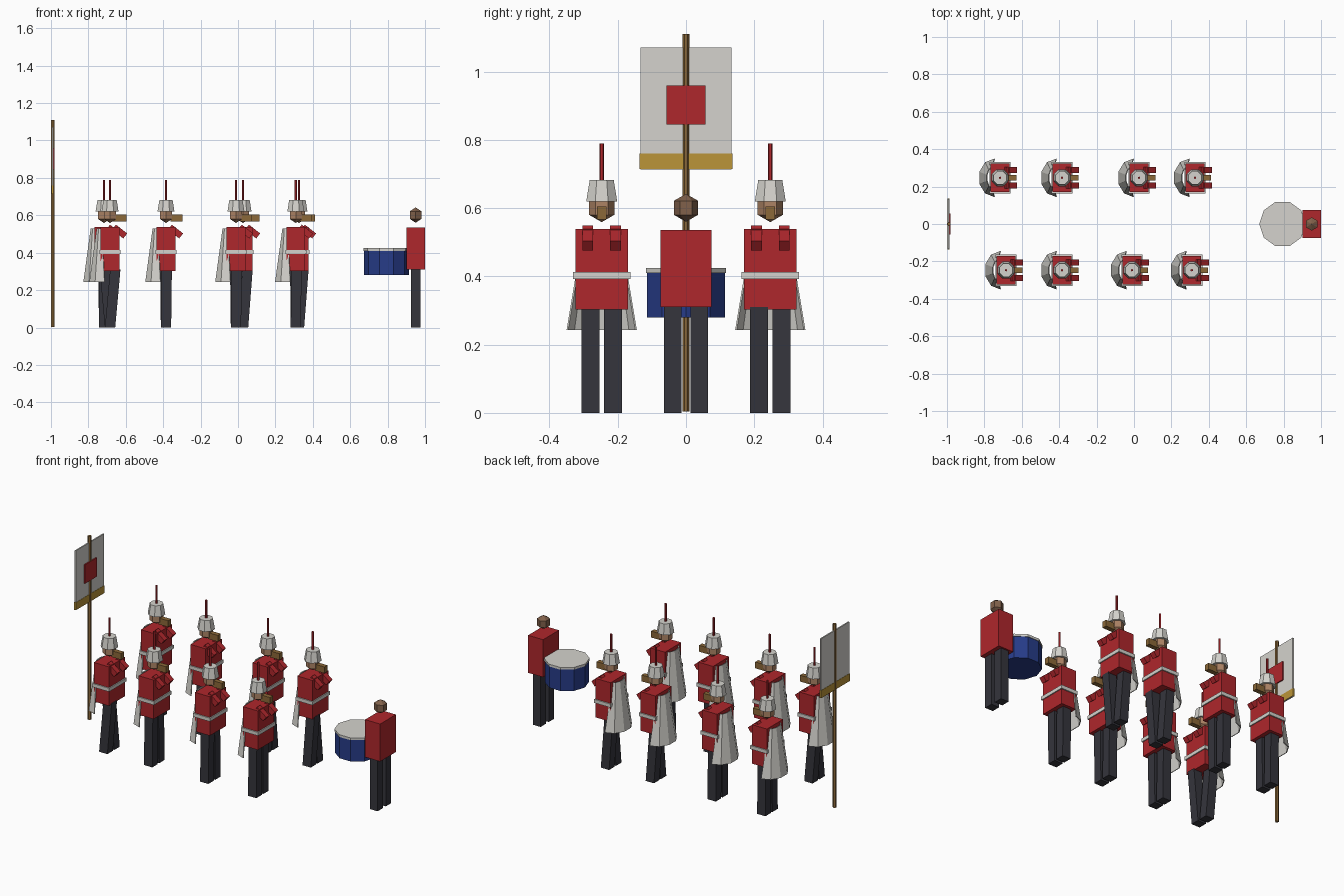
import bpy, bmesh, math
from mathutils import Matrix, Vector

if "Cube" in bpy.data.objects:
    bpy.data.objects.remove(bpy.data.objects["Cube"])


def material(name, r, g, b):
    m = bpy.data.materials.new(name)
    m.diffuse_color = (r, g, b, 1)
    m.use_nodes = True
    m.node_tree.nodes["Principled BSDF"].inputs["Base Color"].default_value = m.diffuse_color
    return m


RED = material("red_coat", 0.43, 0.02, 0.025)
DARK = material("dark_cloth", 0.035, 0.035, 0.045)
WHITE = material("off_white", 0.66, 0.65, 0.61)
SKIN = material("skin", 0.42, 0.23, 0.13)
BROWN = material("brown_skin", 0.22, 0.12, 0.07)
BLUE = material("blue_shell", 0.02, 0.045, 0.25)
GOLD = material("gold", 0.5, 0.3, 0.04)
WOOD = material("wood", 0.26, 0.14, 0.04)


def finish(name, bm, mat):
    me = bpy.data.meshes.new(name)
    bmesh.ops.recalc_face_normals(bm, faces=bm.faces)
    bm.to_mesh(me)
    bm.free()
    me.materials.append(mat)
    ob = bpy.data.objects.new(name, me)
    bpy.context.collection.objects.link(ob)
    return ob


def box(name, centre, size, mat, tilt=0.0):
    bm = bmesh.new()
    bmesh.ops.create_cube(bm, size=1)
    bm.transform(Matrix.Translation(centre) @ Matrix.Rotation(tilt, 4, 'Y')
                 @ Matrix.Diagonal((*size, 1)))
    return finish(name, bm, mat)


def cone(name, x, y, z0, z1, r0, r1, sides, mat, turn=0.0):
    bm = bmesh.new()
    bmesh.ops.create_cone(bm, cap_ends=True, segments=sides, radius1=r0,
                          radius2=r1, depth=z1 - z0)
    bm.transform(Matrix.Translation((x, y, (z0 + z1) / 2)) @ Matrix.Rotation(turn, 4, 'Z'))
    return finish(name, bm, mat)


def head(name, x, y, z, r, mat):
    bm = bmesh.new()
    bmesh.ops.create_uvsphere(bm, u_segments=6, v_segments=3, radius=r)
    bm.transform(Matrix.Translation((x, y, z)))
    return finish(name, bm, mat)


def leg(name, x, y, depth, shift):
    # box whose hip end is sheared along x while the foot stays put
    ob = box(name, (0, 0, 0.155), (depth, 0.052, 0.31), DARK)
    for v in ob.data.vertices:
        v.co += Vector((x + shift * v.co.z / 0.31, y, 0))


def cape(name, x, y):
    bm = bmesh.new()
    rows = []
    for z, cx, rx, ry in ((0.53, -0.045, 0.028, 0.055), (0.243, -0.03, 0.085, 0.103)):
        rows.append([bm.verts.new((x + cx - rx * math.sin(a), y + ry * math.cos(a), z))
                     for a in (i * math.pi / 5 for i in range(6))])
    for i in range(5):
        bm.faces.new((rows[0][i], rows[0][i + 1], rows[1][i + 1], rows[1][i]))
    ob = finish(name, bm, WHITE)
    ob.modifiers.new("thickness", 'SOLIDIFY').thickness = 0.005


def soldier(n, x, y, stride):
    p = f"soldier_{n}_"
    box(p + "coat", (x, y, 0.421), (0.1, 0.154, 0.235), RED)
    box(p + "belt", (x, y, 0.403), (0.112, 0.168, 0.021), WHITE)
    for side, s in (("right", -1), ("left", 1)):
        leg(p + side + "_leg", x, y + s * 0.033, 0.055, -s * stride)
        # raised sleeve
        box(p + side + "_sleeve", (x + 0.051, y + s * 0.041, 0.513),
            (0.076, 0.032, 0.034), RED, math.radians(38))
    head(p + "head", x, y, 0.602, 0.043, SKIN)
    box(p + "face_block", (x + 0.055, y, 0.586), (0.064, 0.028, 0.038), WOOD)
    cone(p + "helmet", x, y, 0.62, 0.683, 0.049, 0.038, 8, WHITE, math.pi / 8)
    cone(p + "plume", x, y, 0.68, 0.79, 0.0065, 0.0065, 6, RED)
    cape(p + "cape", x, y)


# two marching files
back = [(-0.716, 0.003), (-0.385, 0.003), (0.027, 0.024), (0.326, 0.024)]
front = [(-0.684, 0.028), (-0.385, 0.004), (-0.011, 0.004), (0.309, 0.003)]
for i, (x, s) in enumerate(back):
    soldier(i + 1, x, 0.247, s)
for i, (x, s) in enumerate(front):
    soldier(i + 5, x, -0.247, s)

# drummer
box("drummer_coat", (0.95, 0, 0.423), (0.1, 0.15, 0.226), RED)
for side, s in (("right", 1), ("left", -1)):
    leg("drummer_" + side + "_leg", 0.95, s * 0.039, 0.052, 0)
head("drummer_head", 0.95, 0, 0.601, 0.041, BROWN)

# drum
turn = math.pi / 2
cone("drum_shell", 0.794, 0, 0.28, 0.412, 0.12, 0.12, 10, BLUE, turn)
cone("drum_skin", 0.794, 0, 0.41, 0.424, 0.124, 0.124, 10, WHITE, turn)

# banner
cone("banner_pole", -0.99, 0, 0.004, 1.11, 0.01, 0.01, 6, WOOD)
box("banner_cloth", (-0.991, 0, 0.892), (0.008, 0.268, 0.358), WHITE)
box("banner_border", (-0.991, 0, 0.737), (0.011, 0.273, 0.046), GOLD)
box("banner_patch", (-0.984, 0, 0.902), (0.008, 0.113, 0.114), RED)
